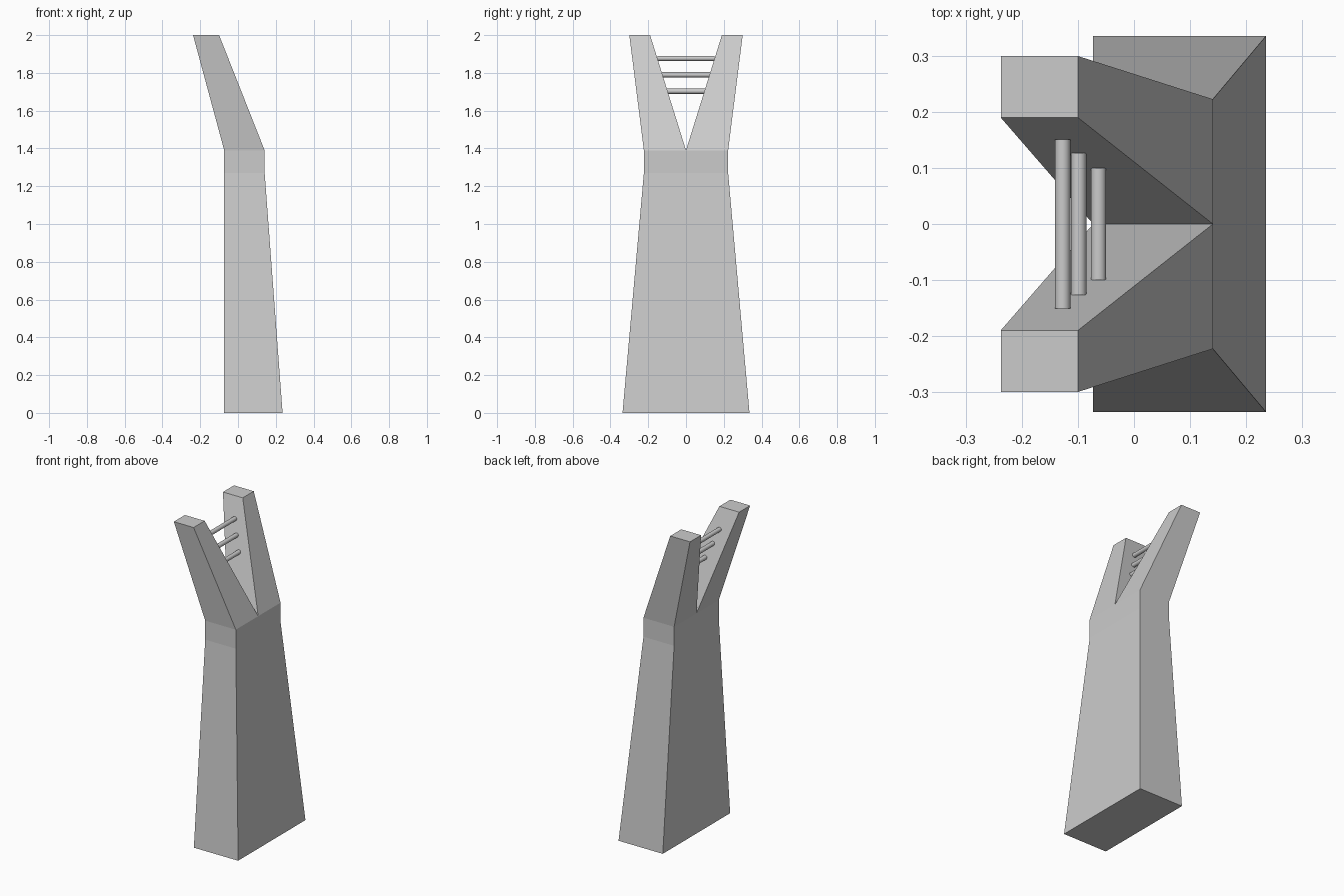
import bpy, bmesh, math

if "Cube" in bpy.data.objects:
    bpy.data.objects.remove(bpy.data.objects["Cube"])


def loft(name, sections):
    """Skin rectangular sections given as (z, x0, x1, y0, y1)."""
    bm = bmesh.new()
    rings = []
    for z, x0, x1, y0, y1 in sections:
        corners = ((x0, y0), (x1, y0), (x1, y1), (x0, y1))
        rings.append([bm.verts.new((x, y, z)) for x, y in corners])
    for lower, upper in zip(rings, rings[1:]):
        for i in range(4):
            j = (i + 1) % 4
            bm.faces.new((lower[i], lower[j], upper[j], upper[i]))
    bm.faces.new(rings[0][::-1])
    bm.faces.new(rings[-1])
    mesh = bpy.data.meshes.new(name)
    bm.to_mesh(mesh)
    bm.free()
    obj = bpy.data.objects.new(name, mesh)
    bpy.context.collection.objects.link(obj)
    return obj


# Tapered pedestal with a short straight collar at the top
loft("pedestal", [
    (0.0, -0.073, 0.236, -0.336, 0.336),
    (1.27, -0.073, 0.141, -0.223, 0.223),
    (1.39, -0.073, 0.141, -0.223, 0.223),
])

# Leaning prong, mirrored to form the fork
prong = loft("fork_prongs", [
    (1.39, -0.073, 0.141, 0.0, 0.223),
    (2.0, -0.238, -0.1, 0.19, 0.3),
])
mirror = prong.modifiers.new("mirror", 'MIRROR')
mirror.use_axis = (False, True, False)
mirror.use_mirror_merge = False

# Round rungs between the prongs: x, z, half length
for i, (x, z, half) in enumerate([(-0.1275, 1.877, 0.151),
                                  (-0.099, 1.79, 0.127),
                                  (-0.0635, 1.703, 0.1)]):
    bpy.ops.mesh.primitive_cylinder_add(
        vertices=24, radius=0.0137, depth=2 * half,
        location=(x, 0, z), rotation=(math.pi / 2, 0, 0))
    bpy.context.object.name = f"rung_{i + 1}"
    bpy.ops.object.shade_smooth_by_angle()
